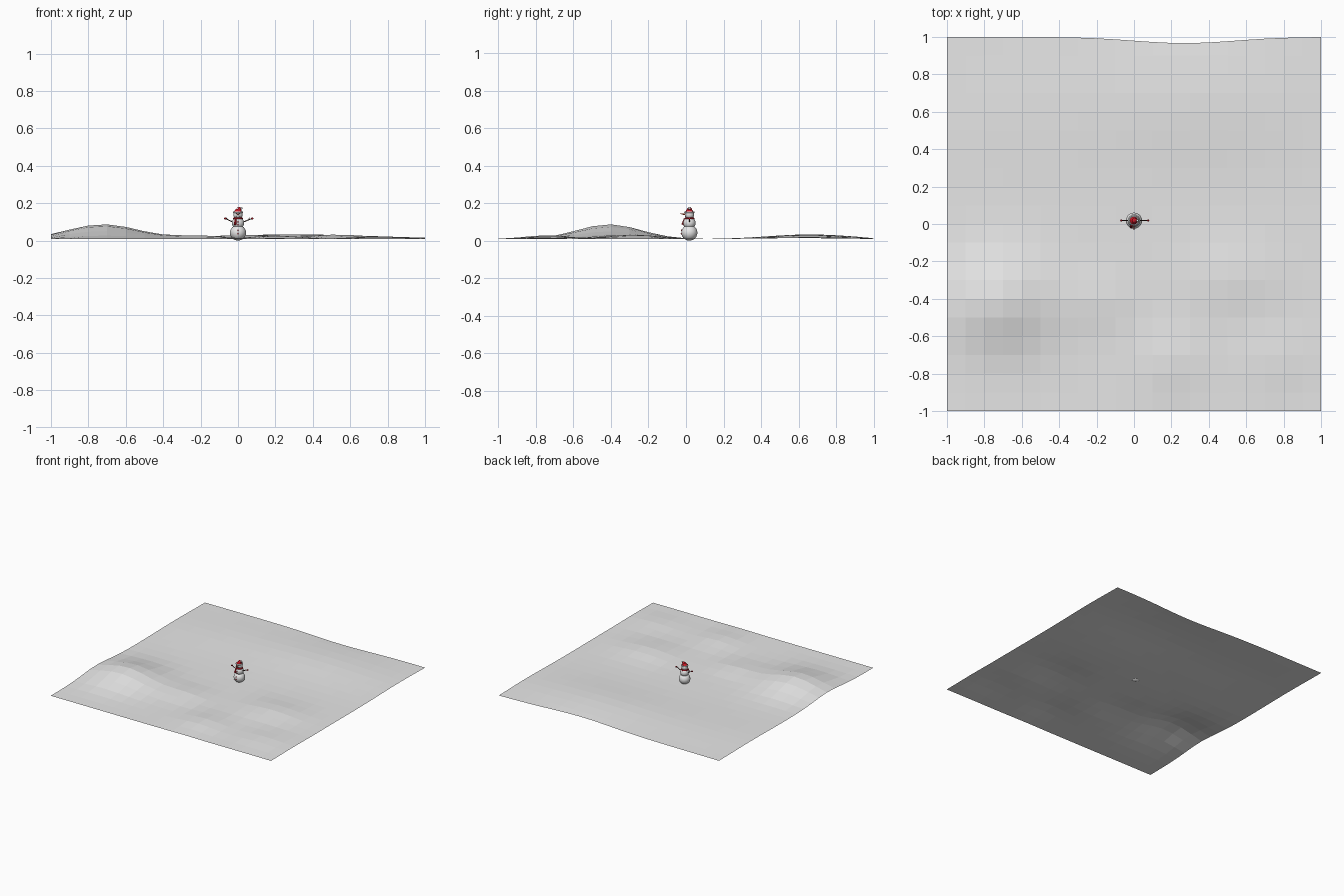
import bpy, bmesh, math
from mathutils import Vector

if "Cube" in bpy.data.objects:
    bpy.data.objects.remove(bpy.data.objects["Cube"])

def mat(name, c):
    m = bpy.data.materials.new(name)
    m.diffuse_color = (*c, 1)
    m.use_nodes = True
    m.node_tree.nodes["Principled BSDF"].inputs["Base Color"].default_value = m.diffuse_color
    return m

SNOW = mat("snow", (0.8, 0.8, 0.8))
RED = mat("red cloth", (0.6, 0.01, 0.02))
DARK = mat("dark coal", (0.02, 0.02, 0.02))
CARROT = mat("carrot", (0.8, 0.08, 0.02))
WOOD = mat("wood", (0.06, 0.02, 0.015))
CY = 0.018  # depth of the snowman's axis

def finish(name, m, smooth=True):
    o = bpy.context.object
    o.name = name
    o.data.materials.append(m)
    if smooth:
        bpy.ops.object.shade_smooth_by_angle()
    return o

def ball(name, loc, r, m, squash=1.0, seg=24):
    bpy.ops.mesh.primitive_uv_sphere_add(segments=seg, ring_count=seg // 2, radius=r, location=loc)
    o = bpy.context.object
    o.scale.z = squash
    return finish(name, m)

def cone(name, a, b, r1, r2, m, n=10):
    a, b = Vector(a), Vector(b)
    d = b - a
    bpy.ops.mesh.primitive_cone_add(vertices=n, radius1=r1, radius2=r2, depth=d.length,
                                    location=(a + b) / 2, rotation=d.to_track_quat('Z', 'Y').to_euler())
    return finish(name, m)

def ring(name, z, R, r, m, tilt=0):
    bpy.ops.mesh.primitive_torus_add(major_radius=R, minor_radius=r, major_segments=24, minor_segments=8,
                                     location=(0, CY, z), rotation=(0, tilt, 0))
    return finish(name, m)

# snowy ground: flat-shaded grid raised by soft mounds (x, y, height, spread x, spread y)
MOUNDS = [(-0.72, -0.41, 0.079, 0.19, 0.17), (-0.2, -0.4, 0.018, 0.13, 0.10),
          (0.2, -0.74, 0.02, 0.12, 0.12), (0.53, -0.28, 0.024, 0.17, 0.13),
          (0.75, -0.72, 0.014, 0.14, 0.12), (0.3, 0.66, 0.025, 0.45, 0.22),
          (-0.7, 0.6, 0.008, 0.3, 0.22)]
bpy.ops.mesh.primitive_grid_add(x_subdivisions=20, y_subdivisions=20, size=2)
ground = finish("snowy_ground", SNOW, False)
for v in ground.data.vertices:
    x, y = v.co.x, v.co.y
    v.co.z = 0.008 + sum(h * math.exp(-((x - a) / s) ** 2 / 2 - ((y - b) / t) ** 2 / 2)
                         for a, b, h, s, t in MOUNDS)
    if y > 0.99:  # back edge sags inward
        v.co.y -= 0.033 * math.exp(-((x - 0.27) / 0.27) ** 2 / 2)

# body
ball("lower_body", (0, CY, 0.042), 0.043, SNOW, 0.98)
ball("upper_body", (0, CY, 0.094), 0.033, SNOW)
ball("head", (0, CY, 0.138), 0.025, SNOW)

# scarf with a hanging end
ring("scarf", 0.117, 0.021, 0.006, RED)
cone("scarf_end", (-0.012, CY - 0.025, 0.117), (-0.016, CY - 0.036, 0.085), 0.005, 0.007, RED, 8)

# buttons down the front
for i, (z, c, r) in enumerate([(0.1, 0.094, 0.033), (0.085, 0.094, 0.033),
                               (0.055, 0.042, 0.043), (0.036, 0.042, 0.043)]):
    y = CY - math.sqrt(r * r - (z - c) ** 2)
    ball(f"button_{i + 1}", (0, y, z), 0.004, RED, 1, 12)

# face
cone("nose", (0, CY - 0.022, 0.14), (0, CY - 0.05, 0.143), 0.005, 0.0005, CARROT)
for s in (-1, 1):
    ball("eye", (s * 0.009, CY - 0.0215, 0.146), 0.003, DARK, 1, 12)
for i in range(-2, 3):
    ball("mouth_dot", (i * 0.005, CY - 0.0222, 0.128 + 0.0007 * i * i), 0.0016, DARK, 1, 8)

# arms with twig fingers and mittens
for s in (-1, 1):
    hand = (s * 0.072 + 0.004, CY, 0.118)
    cone("arm", (s * 0.025, CY, 0.098), hand, 0.003, 0.002, WOOD, 8)
    ball("mitten", hand, 0.006, RED, 1, 12)
    cone("twig", (s * 0.055, CY, 0.11), (s * 0.064, CY, 0.124), 0.002, 0.001, WOOD, 6)

# bent hat with fur brim and bobble
ring("hat_brim", 0.151, 0.023, 0.005, SNOW)
cone("hat_base", (0, CY, 0.15), (0.004, CY, 0.167), 0.023, 0.014, RED, 20)
cone("hat_tip", (0.004, CY, 0.166), (0.014, CY, 0.176), 0.0142, 0.005, RED, 20)
ball("hat_bobble", (0.018, CY, 0.173), 0.007, SNOW, 1, 14)
